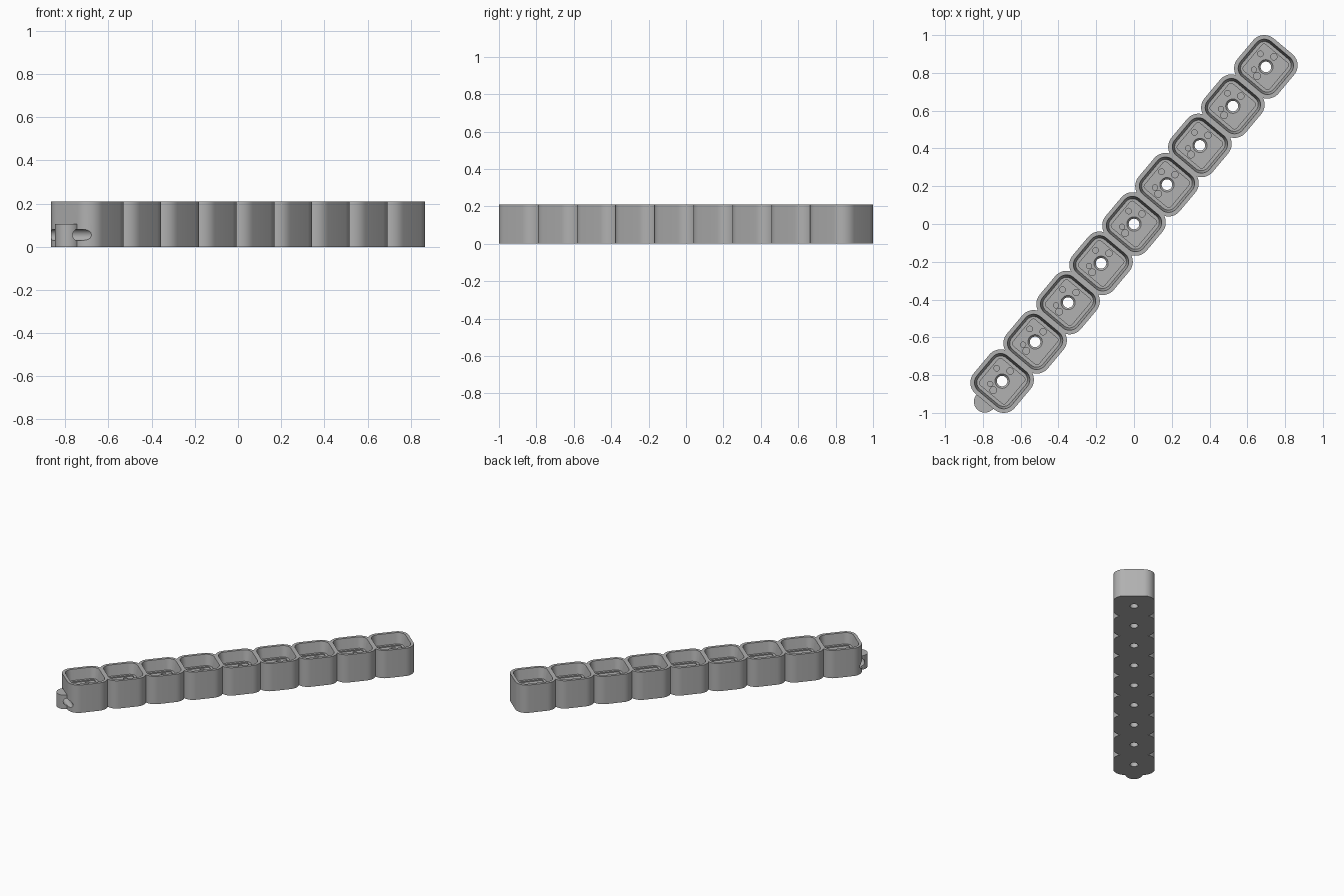
import bpy, bmesh
from math import sin, cos, pi, radians, sqrt
from mathutils import Matrix

if "Cube" in bpy.data.objects:
    bpy.data.objects.remove(bpy.data.objects["Cube"])

COUNT, PITCH, ANGLE = 9, 0.2715, radians(50)
HALF, CORNER, HEIGHT = 0.142, 0.078, 0.21
CENTRES = [(i - (COUNT - 1) / 2) * PITCH for i in range(COUNT)]
END = CENTRES[0] - HALF

grey = bpy.data.materials.new("plain grey")
grey.use_nodes = True
grey.diffuse_color = (0.44, 0.44, 0.44, 1)
grey.node_tree.nodes["Principled BSDF"].inputs["Base Color"].default_value = (0.44, 0.44, 0.44, 1)


def rounded_square(half, radius, steps=10):
    """Counter-clockwise rounded square; a circle when half equals radius."""
    q = half - radius
    pts = []
    for k, (sx, sy) in enumerate([(1, 1), (-1, 1), (-1, -1), (1, -1)]):
        for j in range(steps + 1):
            a = pi / 2 * (k + (j + 0.001) / (steps + 0.002))
            pts.append((sx * q + radius * cos(a), sy * q + radius * sin(a)))
    return pts


def loft(bm, rings):
    """Closed solid through a list of (outline, z), bottom first."""
    loops = [[bm.verts.new((x, y, z)) for x, y in pts] for pts, z in rings]
    for a, b in zip(loops, loops[1:]):
        for i in range(len(a)):
            j = (i + 1) % len(a)
            bm.faces.new((a[i], a[j], b[j], b[i]))
    bm.faces.new(loops[0][::-1])
    bm.faces.new(loops[-1])


def make(name, bm):
    bmesh.ops.recalc_face_normals(bm, faces=bm.faces)
    mesh = bpy.data.meshes.new(name)
    bm.to_mesh(mesh)
    bm.free()
    mesh.materials.append(grey)
    obj = bpy.data.objects.new(name, mesh)
    bpy.context.collection.objects.link(obj)
    return obj


def combine(obj, other, operation):
    mod = obj.modifiers.new(operation, "BOOLEAN")
    mod.operation, mod.object, mod.solver = operation, other, "EXACT"
    bpy.context.view_layer.objects.active = obj
    bpy.ops.object.modifier_apply(modifier=mod.name)
    bpy.data.objects.remove(other)


def circle(u, v, radius, n=32):
    return [(u + radius * cos(2 * pi * i / n), v + radius * sin(2 * pi * i / n)) for i in range(n)]


# Scalloped outline of the whole strip, with a notch between neighbours
q = HALF - CORNER
notch = q + sqrt(CORNER ** 2 - (PITCH / 2 - q) ** 2)
near_side, far_side = [], []
for i, c in enumerate(CENTRES):
    for x, y in rounded_square(HALF, CORNER):
        inside = abs(x) < PITCH / 2 - 0.001
        if inside or (x < 0 and i == 0) or (x > 0 and i == COUNT - 1):
            (far_side if y > 0 else near_side).append((i, x, c + x, y))
    if i < COUNT - 1:
        for side, y in ((near_side, -notch), (far_side, notch)):
            side.append((i, 1, c + PITCH / 2, y))
near = [(u, v) for _, _, u, v in sorted(near_side)]
far = [(u, v) for _, _, u, v in sorted(far_side, reverse=True)]
bm = bmesh.new()
loft(bm, [(near + far, 0), (near + far, HEIGHT)])
strip = make("tray_strip", bm)

# Round tab on the first tray
bm = bmesh.new()
tab = circle(END, 0, 0.058, 48)
loft(bm, [(tab, 0), (tab, 0.105)])
combine(strip, make("end_tab", bm), "UNION")

# Cord hole behind the tab
bm = bmesh.new()
bmesh.ops.create_cone(bm, cap_ends=True, segments=32, radius1=0.026, radius2=0.026, depth=0.4,
                      matrix=Matrix.Translation((END, 0, 0.055)) @ Matrix.Rotation(pi / 2, 4, "X"))
combine(strip, make("cord_hole_cutter", bm), "DIFFERENCE")

# Tray cavities: sloped wall, sunken square floor and countersunk drain hole
CAVITY = [(0.028, 0.028, -0.02), (0.028, 0.028, 0.112), (0.038, 0.038, 0.122), (0.09, 0.015, 0.122),
          (0.09, 0.015, 0.13), (0.108, 0.045, 0.13), (0.122, 0.058, 0.22)]
bm = bmesh.new()
for c in CENTRES:
    loft(bm, [([(c + x, y) for x, y in rounded_square(h, r)], z) for h, r, z in CAVITY])
combine(strip, make("cavity_cutter", bm), "DIFFERENCE")

# Shallow round dimples in each floor
DIMPLES = [(0.034, 0.066, 0.015), (0.068, 0.002, 0.017), (-0.052, 0.039, 0.014), (-0.067, 0.005, 0.018)]
bm = bmesh.new()
for c in CENTRES:
    for u, v, r in DIMPLES:
        ring = circle(c + u, v, r, 20)
        loft(bm, [(ring, 0.112), (ring, 0.126)])
combine(strip, make("dimple_cutter", bm), "DIFFERENCE")

# Turn the strip to its diagonal and smooth the rounded walls
strip.data.transform(Matrix.Rotation(ANGLE, 4, "Z"))
bpy.ops.object.select_all(action="DESELECT")
strip.select_set(True)
bpy.context.view_layer.objects.active = strip
bpy.ops.object.shade_smooth_by_angle(angle=radians(30))
